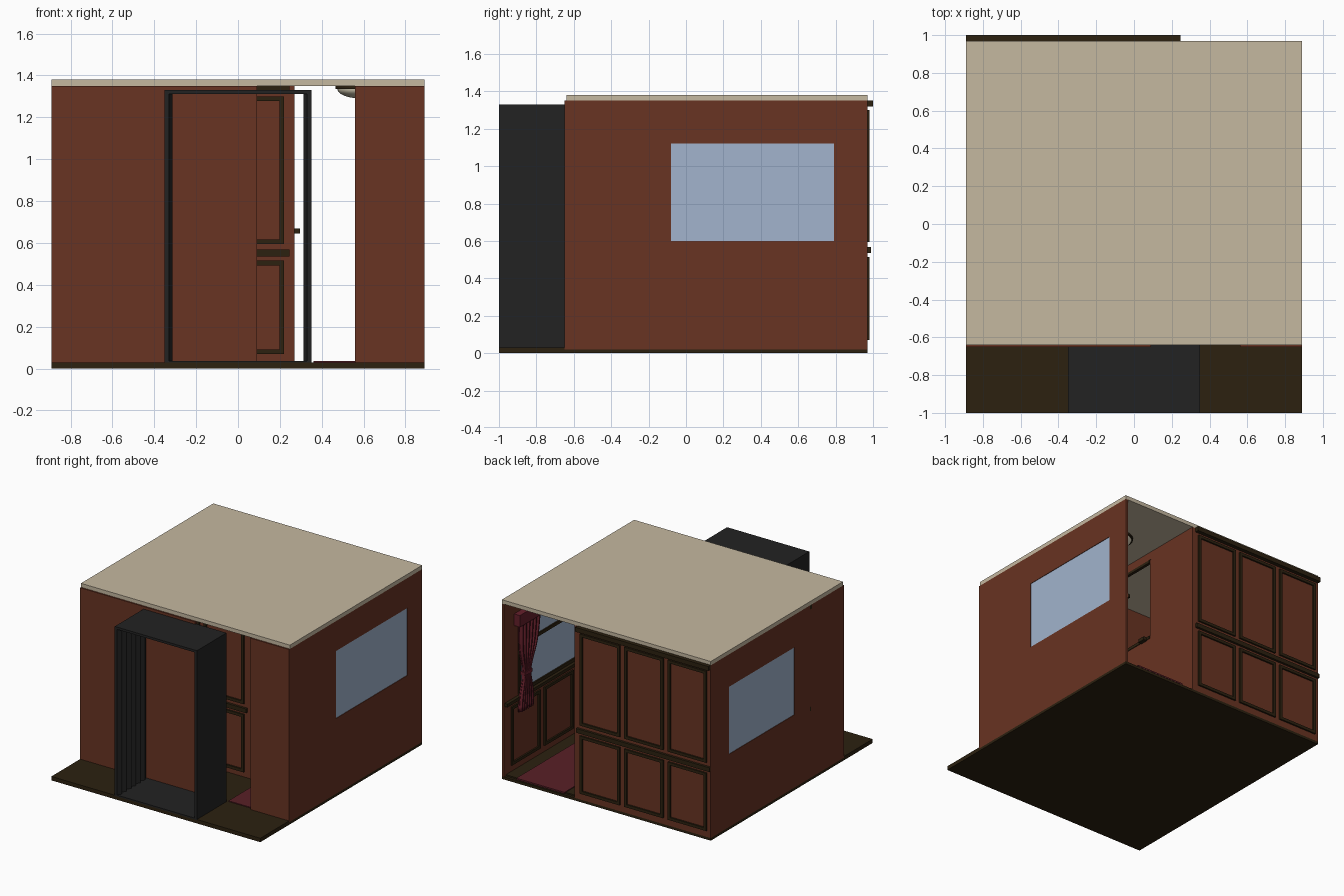
import bpy, bmesh, math
from mathutils import Matrix, Vector

if "Cube" in bpy.data.objects:
    bpy.data.objects.remove(bpy.data.objects["Cube"])


def material(name, rgb):
    m = bpy.data.materials.new(name)
    m.diffuse_color = (*rgb, 1)
    m.use_nodes = True
    m.node_tree.nodes["Principled BSDF"].inputs["Base Color"].default_value = m.diffuse_color
    return m


WOOD = material("red brown wood", (0.138, 0.033, 0.016))
TRIM = material("dark trim", (0.025, 0.015, 0.005))
ROOF = material("beige", (0.558, 0.479, 0.352))
RUBBER = material("black rubber", (0.016, 0.016, 0.016))
GLASS = material("pale blue glass", (0.36, 0.456, 0.61))
CARPET = material("dark red carpet", (0.10, 0.014, 0.02))
CLOTH = material("red cloth", (0.13, 0.014, 0.024))
LAMP = material("cream lamp", (0.72, 0.66, 0.5))


def finish(name, bm, mat):
    me = bpy.data.meshes.new(name)
    bmesh.ops.recalc_face_normals(bm, faces=bm.faces)
    bm.to_mesh(me)
    bm.free()
    me.materials.append(mat)
    ob = bpy.data.objects.new(name, me)
    bpy.context.collection.objects.link(ob)
    return ob


def boxes(name, mat, *items):
    """Each item is (x0, x1, y0, y1, z0, z1)."""
    bm = bmesh.new()
    for x0, x1, y0, y1, z0, z1 in items:
        c = Vector(((x0 + x1) / 2, (y0 + y1) / 2, (z0 + z1) / 2))
        s = Matrix.Diagonal((x1 - x0, y1 - y0, z1 - z0, 1))
        bmesh.ops.create_cube(bm, size=1, matrix=Matrix.Translation(c) @ s)
    return finish(name, bm, mat)


def frame(u0, u1, z0, z1, w=0.022):
    """Four bars (u0, u1, z0, z1) around a rectangle."""
    return [(u0, u1, z0, z0 + w), (u0, u1, z1 - w, z1),
            (u0, u0 + w, z0 + w, z1 - w), (u1 - w, u1, z0 + w, z1 - w)]


def smooth(ob):
    bpy.ops.object.select_all(action='DESELECT')
    ob.select_set(True)
    bpy.context.view_layer.objects.active = ob
    bpy.ops.object.shade_smooth_by_angle()


# Floor, carpet and roof
boxes("floor", TRIM, (-0.89, 0.89, -1, 0.97, 0, 0.02),
      (-0.89, 0.89, -1, -0.65, 0.02, 0.03), (-0.87, 0.87, -0.65, 0.95, 0.02, 0.03))
boxes("corridor_carpet", CARPET, (0.36, 0.77, -0.63, 0.965, 0.025, 0.036))
boxes("roof", ROOF, (-0.89, 0.89, -0.64, 0.97, 1.35, 1.38))

# Side walls with recessed windows
for side, x0, x1, y0, y1, z0, z1 in (("right", 0.87, 0.89, -0.08, 0.79, 0.60, 1.12),
                                     ("left", -0.89, -0.87, -0.05, 0.75, 0.58, 1.10)):
    s = 1 if x1 > 0 else -1
    boxes(side + "_wall", WOOD,
          (x0, x1, -0.65, y0, 0.02, 1.35), (x0, x1, y1, 0.97, 0.02, 1.35),
          (x0, x1, y0, y1, 0.02, z0), (x0, x1, y0, y1, z1, 1.35))
    xc = (x0 + x1) / 2
    boxes(side + "_window", GLASS, (xc - 0.006, xc + 0.006, y0, y1, z0, z1))
    xa, xb = sorted((s * 0.862, s * 0.872))
    boxes(side + "_window_bars", TRIM, (xa, xb, y0, y1, 0.95, 0.975),
          *[(xa, xb, *f) for f in frame(y0 - 0.01, y1 + 0.01, z0 - 0.01, z1 + 0.01, 0.025)])
    xa, xb = sorted((s * 0.82, s * 0.87))
    boxes(side + "_pelmet", CLOTH, (xa, xb, y0 - 0.06, y1 + 0.06, 1.14, 1.23))

    # Pleated curtains gathered by a tie, one at each end of the window
    for end, yo, d in (("rear", y1 + 0.05, -1), ("front", y0 - 0.05, 1)):
        bm = bmesh.new()
        nu, nv, rows = 36, 20, []
        for j in range(nv + 1):
            v = j / nv
            z = 1.18 - 0.71 * v
            pinch = math.exp(-((v - 0.6) / 0.2) ** 2)
            w = (0.25 - 0.09 * v) * (1 - 0.6 * pinch)
            off = 0.01 + 0.05 * pinch
            rows.append([bm.verts.new((s * (0.842 + 0.014 * math.sin(i / nu * 12 * math.pi)),
                                       yo + d * (off + w * i / nu), z)) for i in range(nu + 1)])
        for a, b in zip(rows, rows[1:]):
            for i in range(nu):
                bm.faces.new((a[i], a[i + 1], b[i + 1], b[i]))
        cur = finish(f"{side}_{end}_curtain", bm, CLOTH)
        cur.modifiers.new("thickness", 'SOLIDIFY').thickness = 0.004
        smooth(cur)
        ya, yb = sorted((yo + d * 0.055, yo + d * 0.15))
        xa, xb = sorted((s * 0.823, s * 0.862))
        boxes(f"{side}_{end}_curtain_tie", CLOTH, (xa, xb, ya, yb, 0.74, 0.765))

# Front wall with the offset doorway
boxes("front_wall", WOOD, (-0.87, 0.09, -0.65, -0.63, 0.02, 1.35),
      (0.56, 0.87, -0.65, -0.63, 0.02, 1.35))

# Panelled rear wall and inner partition
columns = ((-0.86, -0.53), (-0.49, -0.16), (-0.12, 0.22))


def panelled_wall(name, y, d):
    def slab(x0, x1, depth, z0, z1):
        return (x0, x1, *sorted((y, y + d * depth)), z0, z1)
    boxes(name, WOOD, slab(-0.87 if d < 0 else -0.885, 0.27, -0.02, 0.02, 1.35))
    bars = [slab(f[0], f[1], 0.012, f[2], f[3]) for c in columns
            for z0, z1 in ((0.07, 0.515), (0.595, 1.30)) for f in frame(*c, z0, z1)]
    boxes(name + "_panel_frames", TRIM, *bars)
    boxes(name + "_rails", TRIM, slab(-0.89, 0.245, 0.018, 0.535, 0.568),
          slab(-0.89, 0.245, 0.03, 1.318, 1.352))


panelled_wall("rear_wall", 0.97, 1)
panelled_wall("inner_partition", -0.235, -1)

# Corridor wall with a door that has an open upper light
boxes("corridor_wall", WOOD, (0.25, 0.27, 0.51, 0.95, 0.02, 1.35),
      (0.25, 0.27, -0.215, 0.0, 0.02, 1.35), (0.25, 0.27, 0.0, 0.51, 1.29, 1.35))
boxes("corridor_door", WOOD, (0.25, 0.265, 0.0, 0.51, 0.03, 0.67),
      (0.25, 0.265, 0.49, 0.51, 0.67, 1.29), (0.25, 0.265, 0.0, 0.02, 0.67, 1.29))
boxes("corridor_door_trim", TRIM, (0.248, 0.27, 0.02, 0.49, 0.65, 0.672),
      (0.248, 0.27, 0.02, 0.49, 1.27, 1.29))
boxes("door_handle", TRIM, (0.265, 0.296, 0.40, 0.46, 0.645, 0.67))

# Wainscot under the corridor windows
wain = []
for k in range(4):
    y1 = 0.89 - 0.4 * k
    wain += [(0.858, 0.872, *f) for f in frame(max(y1 - 0.35, -0.62), y1, 0.08, 0.53)]
boxes("wainscot_frames", TRIM, *wain)
boxes("wainscot_cap", TRIM, (0.845, 0.872, -0.63, 0.965, 0.56, 0.585))

# Gangway tube with pleated inner sides
boxes("gangway_shell", RUBBER, (-0.35, -0.33, -1, -0.64, 0.025, 1.33),
      (0.33, 0.35, -1, -0.64, 0.025, 1.33), (-0.33, 0.33, -1, -0.64, 1.312, 1.33),
      (-0.33, 0.33, -1, -0.64, 0.025, 0.036))
bm = bmesh.new()
n = 6
for s in (-1, 1):
    prev = None
    for i in range(2 * n + 1):
        x = s * (0.331 if i % 2 == 0 else 0.312)
        y = -0.995 + 0.34 * i / (2 * n)
        cur = [bm.verts.new((x, y, z)) for z in (0.036, 1.312)]
        if prev:
            bm.faces.new((prev[0], cur[0], cur[1], prev[1]))
        prev = cur
finish("gangway_pleats", bm, RUBBER)

# Ceiling lamp: dark ring and half dome
bm = bmesh.new()
bmesh.ops.create_cone(bm, cap_ends=True, segments=32, radius1=0.115, radius2=0.115, depth=0.015,
                      matrix=Matrix.Translation((0.58, 0.5, 1.3425)))
smooth(finish("lamp_ring", bm, TRIM))
bm = bmesh.new()
bmesh.ops.create_uvsphere(bm, u_segments=32, v_segments=16, radius=1)
bmesh.ops.bisect_plane(bm, geom=bm.verts[:] + bm.edges[:] + bm.faces[:], plane_co=(0, 0, 0),
                       plane_no=(0, 0, 1), clear_outer=True)
bmesh.ops.transform(bm, verts=bm.verts, matrix=Matrix.Translation((0.58, 0.5, 1.336))
                    @ Matrix.Diagonal((0.105, 0.105, 0.045, 1)))
smooth(finish("lamp_dome", bm, LAMP))
